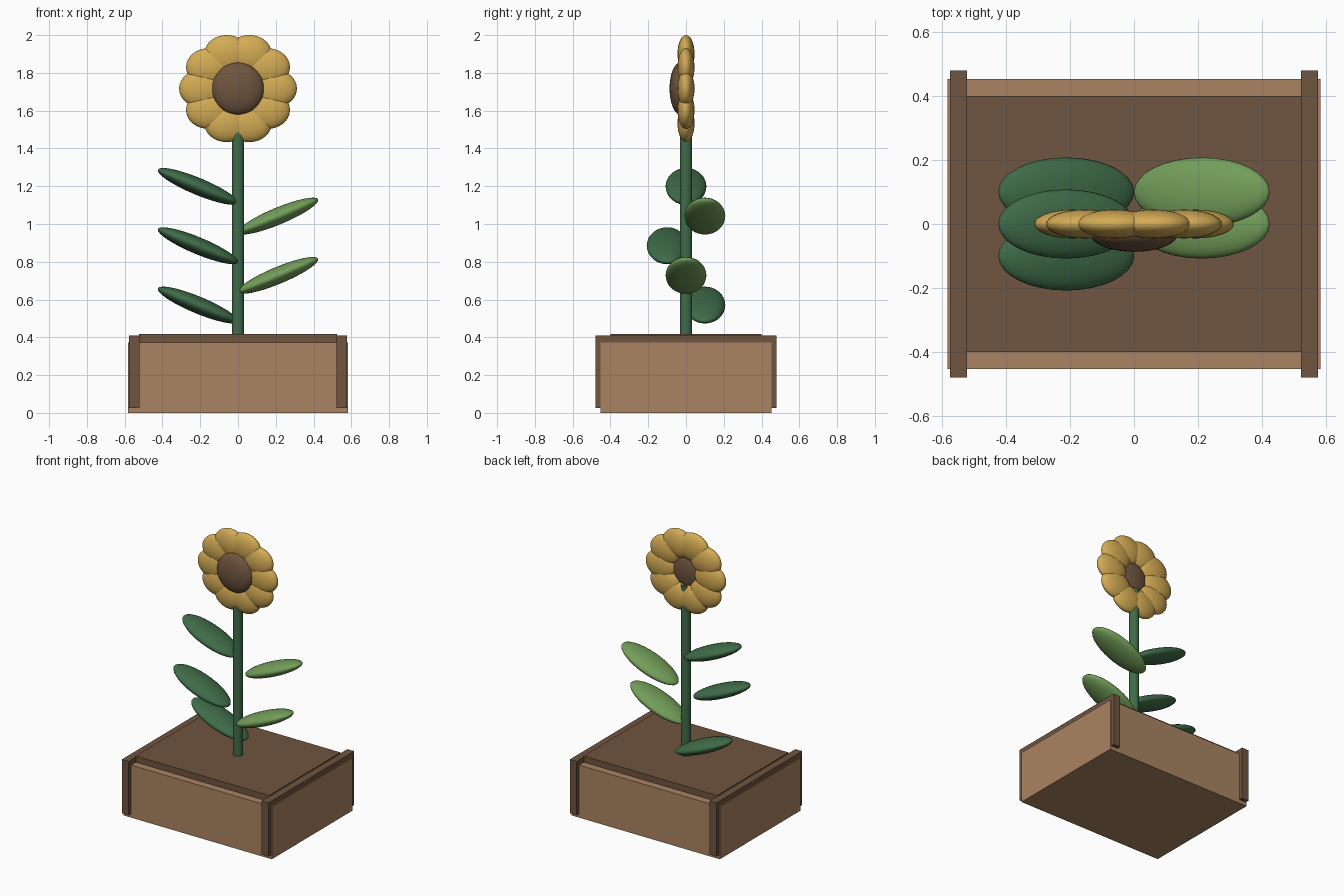
import bpy
from math import cos, sin, radians

if "Cube" in bpy.data.objects:
    bpy.data.objects.remove(bpy.data.objects["Cube"])


def material(name, rgb):
    m = bpy.data.materials.new(name)
    m.diffuse_color = (*rgb, 1)
    m.use_nodes = True
    m.node_tree.nodes["Principled BSDF"].inputs["Base Color"].default_value = m.diffuse_color
    return m


TAN = material("tan_wood", (0.40, 0.23, 0.12))
BROWN = material("dark_brown", (0.16, 0.09, 0.05))
GREEN = material("dark_green", (0.05, 0.15, 0.065))
LIGHT = material("light_green", (0.17, 0.34, 0.10))
YELLOW = material("yellow", (0.66, 0.41, 0.09))


def finish(name, mat):
    ob = bpy.context.object
    ob.name = name
    ob.data.materials.append(mat)
    return ob


def box(name, lo, hi, mat):
    bpy.ops.mesh.primitive_cube_add(size=1, location=[(a + b) / 2 for a, b in zip(lo, hi)])
    bpy.context.object.scale = [b - a for a, b in zip(lo, hi)]
    return finish(name, mat)


def ellipsoid(name, loc, radii, mat, tilt=0):
    bpy.ops.mesh.primitive_uv_sphere_add(segments=32, ring_count=16, radius=1,
                                         location=loc, rotation=(0, tilt, 0))
    bpy.context.object.scale = radii
    bpy.ops.object.shade_smooth()
    return finish(name, mat)


# Planter box with soil and raised end boards
box("planter_box", (-0.583, -0.453, 0), (0.583, 0.453, 0.373), TAN)
box("soil", (-0.525, -0.40, 0.30), (0.525, 0.40, 0.417), BROWN)
for side, x in (("left", -0.549), ("right", 0.549)):
    box(f"end_board_{side}", (x - 0.027, -0.48, 0.027), (x + 0.027, 0.48, 0.409), BROWN)

# Stem
bpy.ops.mesh.primitive_cylinder_add(vertices=24, radius=0.033, depth=1.22, location=(0, 0, 1.01))
bpy.ops.object.shade_smooth_by_angle()
finish("stem", GREEN)

# Leaves alternate left and right up the stem
for i, y in enumerate((0.1, 0, -0.1, 0.1, 0)):
    side = 1 if i % 2 else -1
    ellipsoid(f"leaf_{i + 1}", (side * 0.212, y, 0.571 + 0.157 * i), (0.23, 0.108, 0.045),
              LIGHT if side > 0 else GREEN, tilt=-side * radians(22.6))

# Flower head: ring of petals (all kept upright) around a domed centre
HEAD_Z = 1.717
for i in range(10):
    a = radians(36 * i)
    ellipsoid(f"petal_{i + 1}", (0.193 * cos(a), 0, HEAD_Z + 0.193 * sin(a)),
              (0.119, 0.045, 0.10), YELLOW)
ellipsoid("flower_centre", (0, -0.03, HEAD_Z), (0.138, 0.057, 0.138), BROWN)
